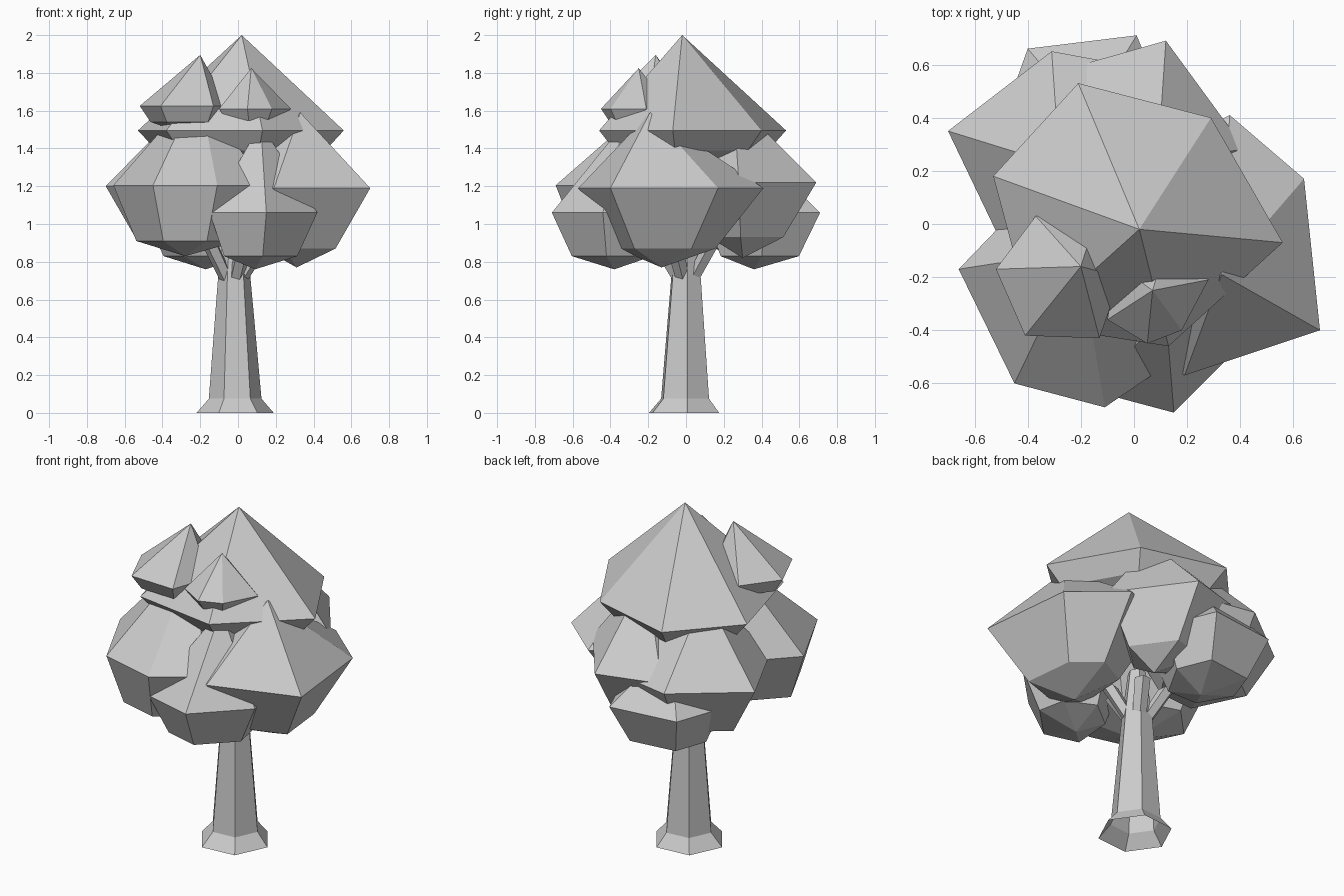
import bpy, bmesh, math

grey = bpy.data.materials.new("plain_grey")
grey.diffuse_color = (0.6, 0.6, 0.6, 1)


def finish(name, bm):
    bmesh.ops.recalc_face_normals(bm, faces=bm.faces[:])
    me = bpy.data.meshes.new(name)
    bm.to_mesh(me)
    bm.free()
    me.materials.append(grey)
    ob = bpy.data.objects.new(name, me)
    bpy.context.collection.objects.link(ob)
    return ob


def skin(bm, a, b):
    n = len(a)
    for i in range(n):
        j = (i + 1) % n
        bm.faces.new((a[i], a[j], b[j], b[i]))


def fan(bm, ring, tip):
    for i in range(len(ring)):
        bm.faces.new((ring[i], ring[(i + 1) % len(ring)], tip))


def clump(name, apex, ring, z, low_z, low_scale, bottom):
    """Faceted leaf clump: pointed top, wide rim, smaller lower ring, blunt point."""
    bm = bmesh.new()
    bx, by, _ = bottom
    rim = [bm.verts.new((x, y, z)) for x, y in ring]
    low = [bm.verts.new((bx + (x - bx) * low_scale, by + (y - by) * low_scale, low_z))
           for x, y in ring]
    fan(bm, rim, bm.verts.new(apex))
    skin(bm, rim, low)
    fan(bm, low, bm.verts.new(bottom))
    return finish(name, bm)


def tube(name, sections, sides, phase=0.0):
    """Tapered open-ended tube through (x, y, z, radius) sections, rings kept level."""
    bm = bmesh.new()
    rings = []
    for x, y, z, r in sections:
        rings.append([bm.verts.new((x + r * math.cos(phase + math.tau * i / sides),
                                    y + r * math.sin(phase + math.tau * i / sides), z))
                      for i in range(sides)])
    for a, b in zip(rings, rings[1:]):
        skin(bm, a, b)
    return finish(name, bm)


# Trunk with flared foot, open underneath
tube("trunk", [(-0.015, -0.01, 0, 0.205), (-0.015, -0.005, 0.075, 0.14),
               (-0.02, 0.0, 0.73, 0.085), (-0.02, 0.0, 1.0, 0.05)], 6, math.radians(5))

# Short branches into the leaves
for i, (x, y) in enumerate([(0.12, -0.06), (0.05, 0.13), (-0.13, 0.12), (-0.14, -0.09), (0.03, -0.14)]):
    tube(f"branch_{i + 1}", [(-0.02 + x * 0.25, y * 0.25, 0.70, 0.04),
                             (x, y, 0.88, 0.045)], 5, i)

# Crown
clump("crown_leaves", (0.02, -0.02, 2.0),
      [(-0.53, 0.18), (-0.38, -0.38), (0.13, -0.46), (0.56, -0.07), (0.29, 0.40), (-0.21, 0.53)],
      1.495, 1.39, 0.82, (0.02, 0.0, 1.25))

# Two small peaks at the front of the crown
clump("left_peak_leaves", (-0.20, -0.16, 1.895),
      [(-0.52, -0.17), (-0.41, -0.42), (-0.13, -0.43), (-0.05, -0.2), (-0.15, 0.0), (-0.37, 0.03)],
      1.625, 1.54, 0.78, (-0.26, -0.2, 1.47))
clump("front_peak_leaves", (0.07, -0.25, 1.825),
      [(-0.10, -0.36), (0.05, -0.45), (0.18, -0.40), (0.28, -0.21), (0.12, -0.08), (-0.07, -0.15)],
      1.61, 1.55, 0.78, (0.08, -0.27, 1.48))

# Large middle clumps around the tree
clump("right_leaves", (0.33, -0.19, 1.59),
      [(0.19, -0.57), (0.70, -0.40), (0.64, 0.17), (0.36, 0.41), (0.02, 0.23), (-0.02, -0.38)],
      1.19, 0.87, 0.53, (0.31, -0.13, 0.77))
clump("left_front_leaves", (-0.21, -0.10, 1.72),
      [(-0.66, -0.17), (-0.45, -0.60), (-0.11, -0.69), (0.14, -0.52), (0.08, -0.05), (-0.40, 0.10)],
      1.205, 0.91, 0.68, (-0.28, -0.33, 0.83))
clump("left_back_leaves", (-0.28, 0.22, 1.63),
      [(-0.70, 0.35), (-0.47, -0.13), (-0.10, -0.10), (0.10, 0.20), (0.07, 0.58), (-0.31, 0.65)],
      1.20, 0.91, 0.62, (-0.26, 0.25, 0.84))
clump("right_back_leaves", (0.09, 0.25, 1.66),
      [(0.12, 0.69), (-0.25, 0.585), (-0.24, 0.15), (0.10, -0.02), (0.42, 0.28)],
      1.22, 0.93, 0.55, (0.11, 0.30, 0.82))

# Low clumps at front and back
clump("low_front_leaves", (0.12, -0.33, 1.53),
      [(0.15, -0.71), (0.42, -0.44), (0.37, -0.20), (0.12, -0.08), (-0.12, -0.27), (-0.15, -0.63)],
      1.06, 0.83, 0.68, (0.09, -0.38, 0.76))
clump("low_back_leaves", (-0.18, 0.40, 1.36),
      [(-0.40, 0.66), (0.01, 0.71), (0.13, 0.42), (-0.05, 0.10), (-0.34, 0.10), (-0.50, 0.38)],
      1.06, 0.83, 0.68, (-0.17, 0.36, 0.76))
